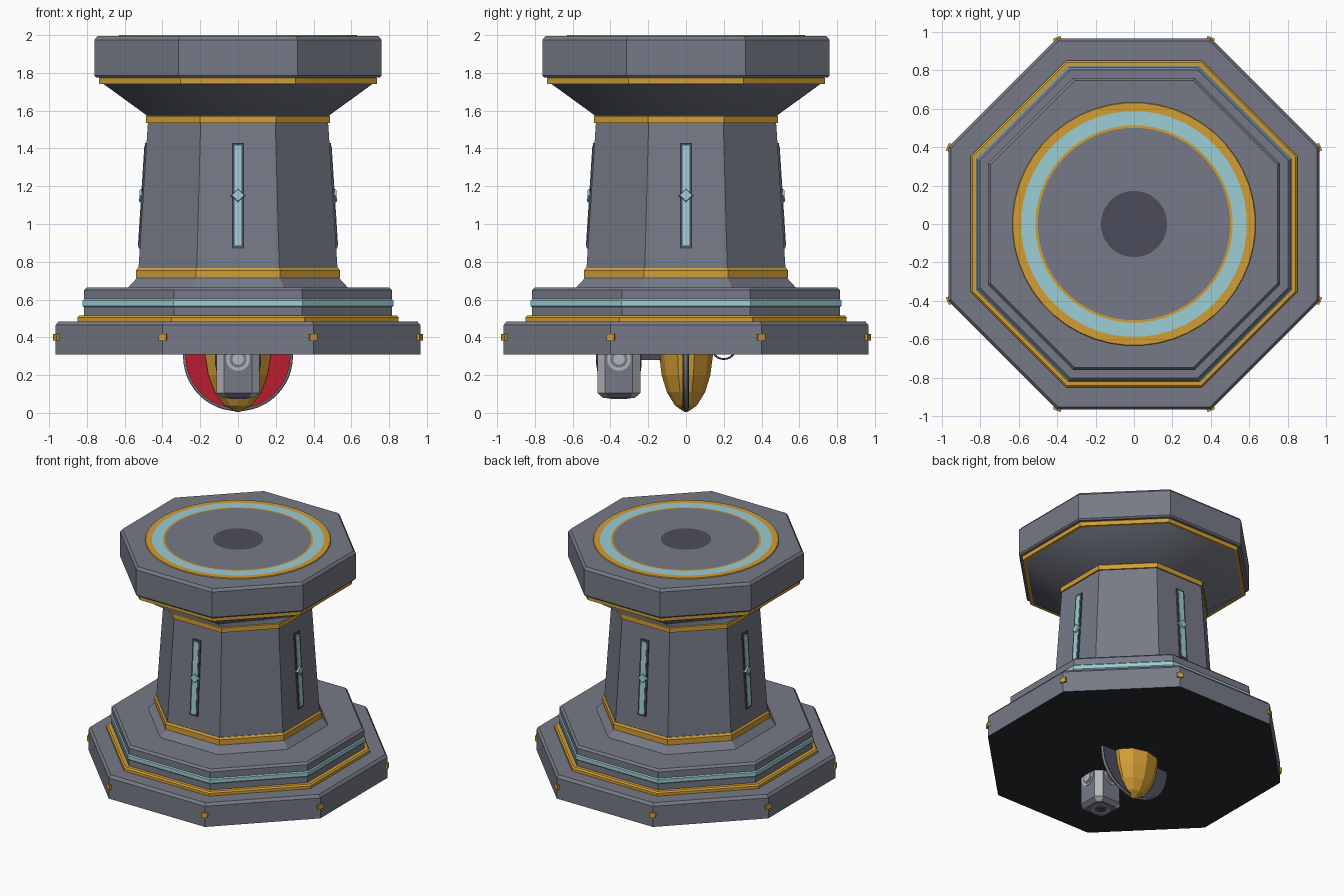
import bpy, bmesh, math
from mathutils import Matrix, Vector

if "Cube" in bpy.data.objects:
    bpy.data.objects.remove(bpy.data.objects["Cube"])

PI = math.pi
OCT = 1 / math.cos(PI / 8)          # apothem to corner radius


def material(name, rgb):
    m = bpy.data.materials.new(name)
    m.diffuse_color = (*rgb, 1)
    m.use_nodes = True
    m.node_tree.nodes["Principled BSDF"].inputs["Base Color"].default_value = m.diffuse_color
    return m


STONE = material("slate grey", (0.18, 0.195, 0.24))
GOLD = material("gold", (0.64, 0.34, 0.035))
CYAN = material("pale cyan", (0.33, 0.61, 0.67))
DARK = material("dark slate", (0.072, 0.073, 0.105))
BLACK = material("charcoal", (0.02, 0.023, 0.03))
RED = material("red", (0.5, 0.012, 0.03))
LIGHT = material("light grey", (0.45, 0.47, 0.50))


def finish(bm, name, mats, smooth=None):
    bmesh.ops.recalc_face_normals(bm, faces=bm.faces)
    mesh = bpy.data.meshes.new(name)
    bm.to_mesh(mesh)
    bm.free()
    for m in mats:
        mesh.materials.append(m)
    ob = bpy.data.objects.new(name, mesh)
    bpy.context.collection.objects.link(ob)
    if smooth:
        bpy.ops.object.select_all(action='DESELECT')
        ob.select_set(True)
        bpy.context.view_layer.objects.active = ob
        bpy.ops.object.shade_smooth_by_angle(angle=math.radians(smooth))
    return ob


def lathe(name, profile, mats, n=8, index=None, ysc=1.0, smooth=None, turn=None):
    """Stack rings (radius, z); for n=8 the radius is the apothem. index gives a slot per band."""
    k = OCT if n == 8 else 1
    off = PI / n if turn is None else turn
    bm = bmesh.new()
    rings = [[bm.verts.new((r * k * math.cos(off + 2 * PI * i / n),
                            r * k * math.sin(off + 2 * PI * i / n) * ysc, z))
              for i in range(n)] for r, z in profile]
    for b in range(len(rings) - 1):
        lo, hi = rings[b], rings[b + 1]
        for i in range(n):
            j = (i + 1) % n
            f = bm.faces.new((lo[i], lo[j], hi[j], hi[i]))
            f.material_index = index[b] if index else 0
    bm.faces.new(rings[0])
    top = bm.faces.new(rings[-1])
    top.material_index = index[-1] if index else 0
    return finish(bm, name, mats, smooth)


def box(name, size, mat, matrix):
    bm = bmesh.new()
    bmesh.ops.create_cube(bm, size=1, matrix=matrix @ Matrix.Diagonal((*size, 1)))
    return finish(bm, name, [mat])


def cylinder(name, r1, r2, depth, mat, matrix, n=32, smooth=None):
    bm = bmesh.new()
    bmesh.ops.create_cone(bm, cap_ends=True, segments=n, radius1=r1, radius2=r2,
                          depth=depth, matrix=matrix)
    return finish(bm, name, [mat], smooth)


def wire_ring(name, radius, thick, mat, matrix, n=40):
    bm = bmesh.new()
    rows = []
    for i in range(n):
        a = 2 * PI * i / n
        rows.append([bm.verts.new(matrix @ Vector((
            (radius + thick * math.cos(t * PI / 3)) * math.cos(a),
            (radius + thick * math.cos(t * PI / 3)) * math.sin(a),
            thick * math.sin(t * PI / 3)))) for t in range(6)])
    for i in range(n):
        p, q = rows[i], rows[(i + 1) % n]
        for t in range(6):
            u = (t + 1) % 6
            bm.faces.new((p[t], q[t], q[u], p[u]))
    return finish(bm, name, [mat], 70)


T, R = Matrix.Translation, Matrix.Rotation

# Base slab with a dark underside
base = lathe("base_slab", [(0.965, 0.31), (0.965, 0.465), (0.95, 0.485)], [STONE, BLACK])
for f in base.data.polygons:
    f.material_index = 1 if f.normal.z < -0.9 else 0

# Stepped tier with its trims
lathe("base_gold_trim", [(0.85, 0.48), (0.85, 0.505), (0.84, 0.515)], [GOLD])
lathe("tier", [(0.815, 0.51), (0.815, 0.65), (0.80, 0.665)], [STONE])
lathe("tier_cyan_band", [(0.815, 0.56), (0.822, 0.567), (0.822, 0.595), (0.815, 0.602)], [CYAN])

# Column with foot flare and gold collars
lathe("column_foot", [(0.585, 0.66), (0.53, 0.72)], [STONE])
lathe("lower_collar", [(0.54, 0.715), (0.54, 0.755), (0.53, 0.768)], [GOLD])
lathe("column", [(0.527, 0.76), (0.477, 1.54)], [STONE])
lathe("upper_collar", [(0.487, 1.535), (0.487, 1.57), (0.48, 1.577)], [GOLD])
lathe("capital_flare", [(0.48, 1.573), (0.72, 1.747)], [STONE], smooth=60)
lathe("capital_collar", [(0.735, 1.742), (0.735, 1.772), (0.728, 1.782)], [GOLD])
lathe("capital_slab", [(0.75, 1.775), (0.76, 1.785), (0.76, 1.975), (0.745, 1.994)], [STONE])

# Round inlay on top: gold, cyan, gold, grey, dark centre
lathe("top_inlay",
      [(0.635, 1.99), (0.63, 2.0), (0.587, 2.0), (0.513, 2.0), (0.50, 2.0), (0.172, 2.0)],
      [GOLD, CYAN, STONE, DARK], n=48, index=[0, 0, 1, 0, 2, 3])

# Light slots on the four main column faces, leaning with the face
lean = -math.atan2(0.05, 0.78)
for k in range(4):
    face = R(k * PI / 2, 4, 'Z') @ T((0, -0.502, 1.15)) @ R(lean, 4, 'X')
    box("slot_frame", (0.066, 0.016, 0.56), DARK, face)
    box("slot_light", (0.038, 0.022, 0.53), CYAN, face)
    cylinder("slot_gem", 0.046, 0.032, 0.04, CYAN, face @ R(PI / 2, 4, 'X'), n=4)

# Gold studs on the base corners
for k in range(8):
    box("corner_stud", (0.028, 0.042, 0.034), GOLD,
        R(PI / 8 + k * PI / 4, 4, 'Z') @ T((1.036, 0, 0.40)))

# Faceted gold pendant below the base, set in an upright red disc
lathe("pendant", [(0.012, 0.005), (0.075, 0.04), (0.13, 0.11), (0.165, 0.20), (0.187, 0.33)],
      [GOLD], n=10, ysc=0.78)
upright = R(PI / 2, 4, 'X')
cylinder("pendant_disc", 0.278, 0.278, 0.022, RED, T((0, -0.008, 0.30)) @ upright, 48, 30)
cylinder("pendant_disc_back", 0.28, 0.28, 0.012, DARK, T((0, 0.009, 0.30)) @ upright, 48, 30)
wire_ring("pendant_rim", 0.28, 0.011, STONE, T((0, 0, 0.30)) @ upright, 48)

# Lantern with light chamfered corners in front of the pendant
bm = bmesh.new()
rows = []
for h, w, z in ((0.085, 0.06, 0.08), (0.113, 0.073, 0.105), (0.113, 0.073, 0.33)):
    ring = []
    for k in range(4):
        for s in (-w, w):
            ring.append(bm.verts.new(R(k * PI / 2, 4, 'Z') @ Vector((s, -h, z)) + Vector((0, -0.355, 0))))
    rows.append(ring)
for lo, hi in zip(rows, rows[1:]):
    for i in range(8):
        j = (i + 1) % 8
        bm.faces.new((lo[i], lo[j], hi[j], hi[i])).material_index = i % 2
bm.faces.new(rows[0])
bm.faces.new(rows[-1])
finish(bm, "lantern", [STONE, LIGHT])

# Round medallions on the lantern sides and underside
spots = [T((0, -0.355, 0)) @ R(k * PI / 2, 4, 'Z') @ T((0, -0.113, 0.285)) @ upright for k in range(4)]
spots.append(T((0, -0.355, 0.08)) @ R(PI, 4, 'X'))
for m in spots:
    cylinder("medallion", 0.062, 0.062, 0.008, LIGHT, m, 24)
    cylinder("medallion_inset", 0.046, 0.046, 0.012, STONE, m, 24)
    cylinder("medallion_centre", 0.03, 0.03, 0.015, LIGHT if m is not spots[-1] else DARK, m, 16)

# Link to the lantern and thin wire loop behind the pendant
box("lantern_link", (0.05, 0.12, 0.05), DARK, T((0, -0.19, 0.305)))
wire_ring("back_loop", 0.065, 0.005, DARK, T((0, 0.20, 0.35)) @ R(PI / 2, 4, 'Y'), 24)
